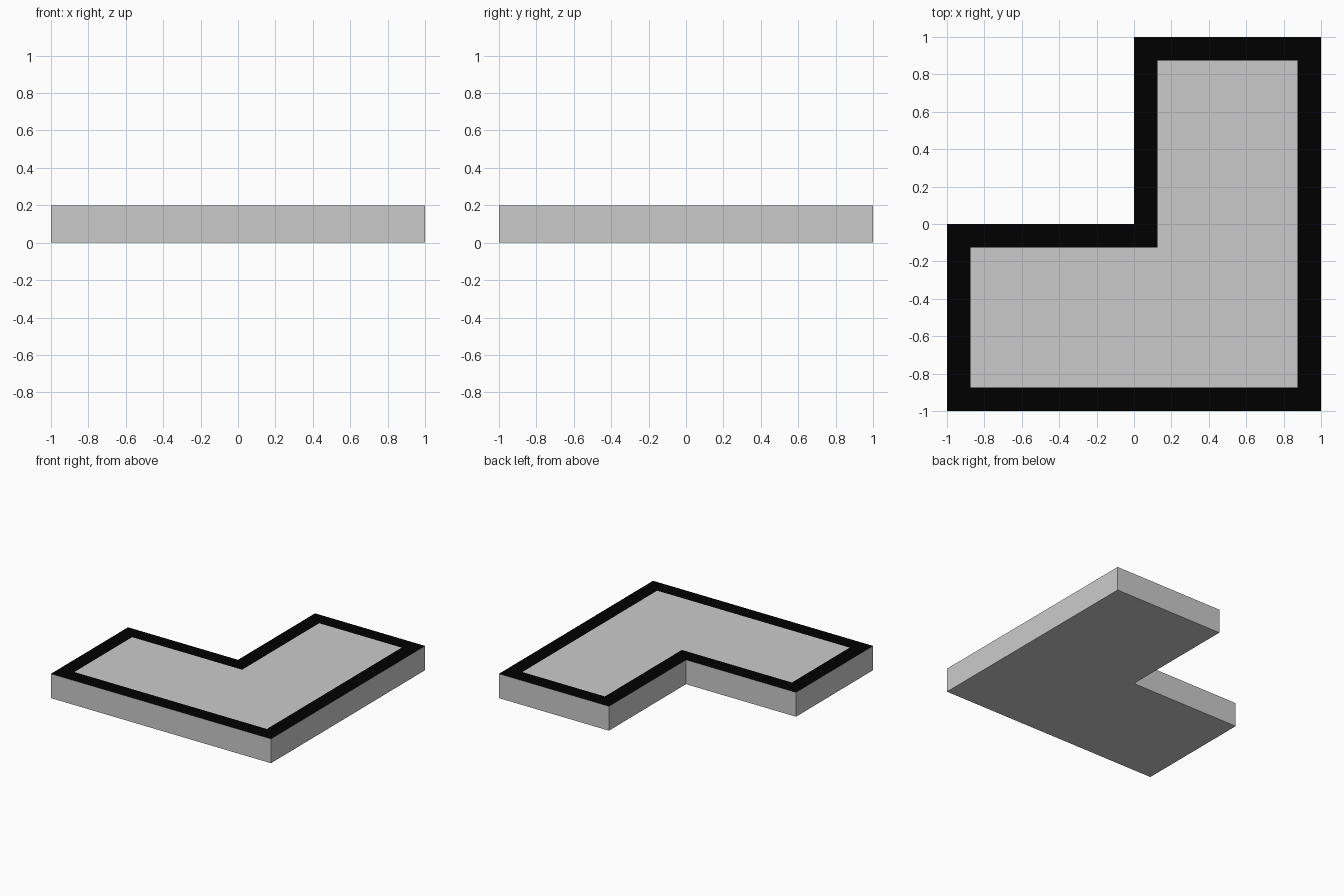
import bpy, bmesh

if "Cube" in bpy.data.objects:
    bpy.data.objects.remove(bpy.data.objects["Cube"])

OUTLINE = [(-1, -1), (1, -1), (1, 1), (0, 1), (0, 0), (-1, 0)]
HEIGHT, BORDER = 0.2, 0.125


def l_slab():
    """Extruded L with its top face inset; returns the bmesh and the border faces."""
    bm = bmesh.new()
    base = bm.faces.new([bm.verts.new((x, y, 0)) for x, y in OUTLINE])
    ext = bmesh.ops.extrude_face_region(bm, geom=[base], use_keep_orig=True)["geom"]
    top = next(g for g in ext if isinstance(g, bmesh.types.BMFace))
    bmesh.ops.translate(bm, vec=(0, 0, HEIGHT), verts=list(top.verts))
    bmesh.ops.recalc_face_normals(bm, faces=bm.faces[:])
    ring = bmesh.ops.inset_region(bm, faces=[top], thickness=BORDER,
                                  use_even_offset=True)["faces"]
    return bm, ring


def make_object(name, keep_border):
    bm, ring = l_slab()
    unwanted = [f for f in bm.faces if (f in ring) != keep_border]
    bmesh.ops.delete(bm, geom=unwanted, context="FACES")
    mesh = bpy.data.meshes.new(name)
    bm.to_mesh(mesh)
    bm.free()
    obj = bpy.data.objects.new(name, mesh)
    bpy.context.collection.objects.link(obj)
    return obj


# Grey slab: sides, underside and inner top panel
make_object("slab", False)

# Black border flush with the top
border = make_object("top_border", True)
black = bpy.data.materials.new("black")
black.diffuse_color = (0, 0, 0, 1)
black.use_nodes = True
black.node_tree.nodes["Principled BSDF"].inputs["Base Color"].default_value = black.diffuse_color
border.data.materials.append(black)
